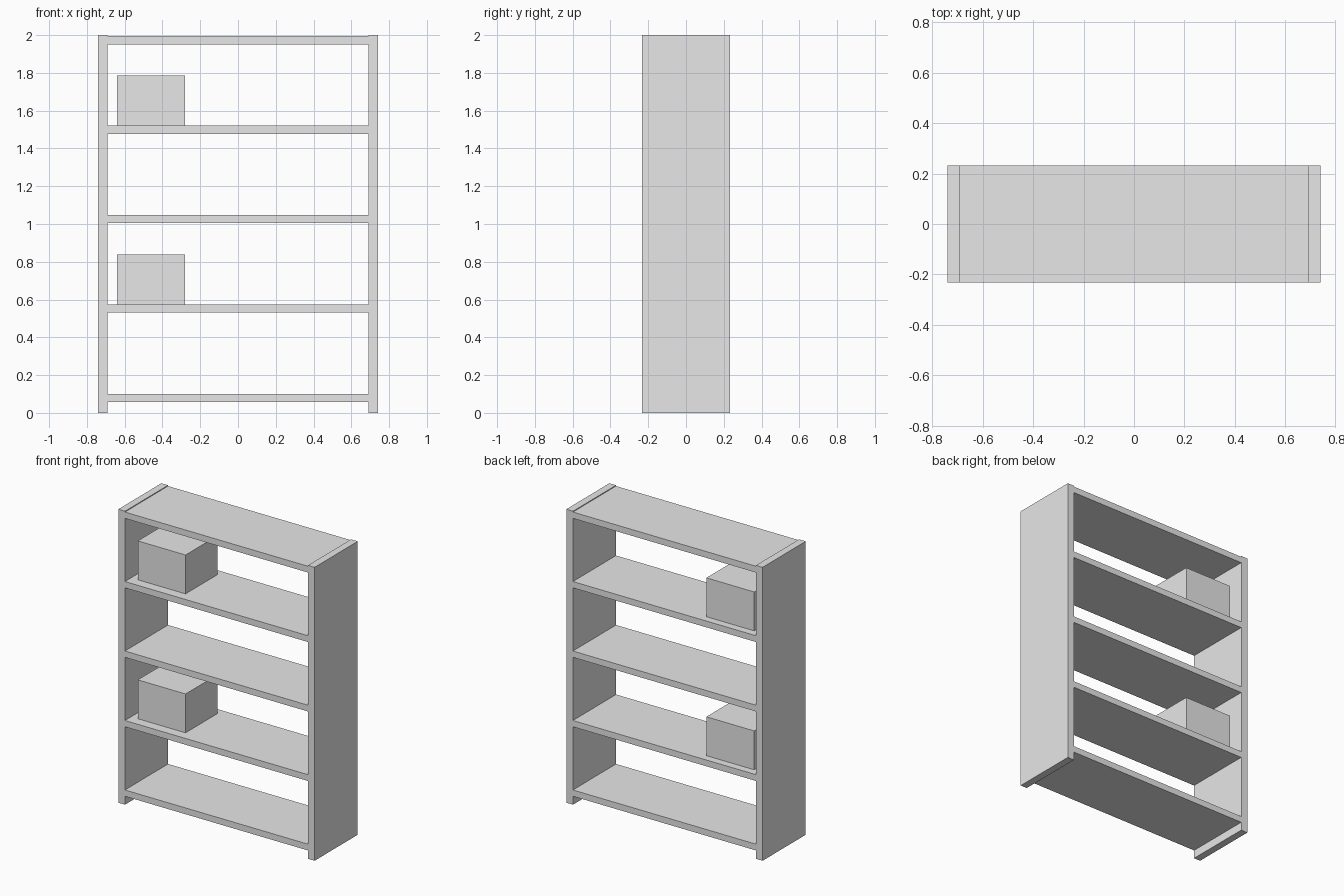
import bpy

# Remove the default cube
cube = bpy.data.objects.get("Cube")
if cube:
    bpy.data.objects.remove(cube, do_unlink=True)

# Single light grey material
grey = bpy.data.materials.new("light_grey")
grey.use_nodes = True
colour = (0.8, 0.8, 0.8, 1.0)
grey.diffuse_color = colour
grey.node_tree.nodes["Principled BSDF"].inputs["Base Color"].default_value = colour


def block(name, x, y, z):
    """Box from (min, max) ranges along each axis."""
    ranges = (x, y, z)
    centre = [(a + b) / 2 for a, b in ranges]
    bpy.ops.mesh.primitive_cube_add(size=1, location=centre)
    obj = bpy.context.object
    obj.name = name
    obj.scale = [b - a for a, b in ranges]
    bpy.ops.object.transform_apply(location=False, rotation=False, scale=True)
    obj.data.materials.append(grey)
    return obj


HALF_W, INNER_W = 0.74, 0.69
DEPTH = (-0.232, 0.232)
SHELF_T = 0.043
FIRST_TOP, PITCH = 0.1, 0.4735
shelf_tops = [FIRST_TOP + PITCH * i for i in range(5)]

# Side panels
block("left_side_panel", (INNER_W, HALF_W), DEPTH, (0, 2))
block("right_side_panel", (-HALF_W, -INNER_W), DEPTH, (0, 2))

# Shelves, the uppermost sitting just below the panel tops
for i, top in enumerate(shelf_tops):
    block(f"shelf_{i + 1}", (-INNER_W, INNER_W), DEPTH, (top - SHELF_T, top))

# Storage boxes on the second and fourth shelves
for name, level in (("lower_box", 1), ("upper_box", 3)):
    top = shelf_tops[level]
    block(name, (-0.64, -0.28), (-0.165, 0.18), (top, top + 0.265))
